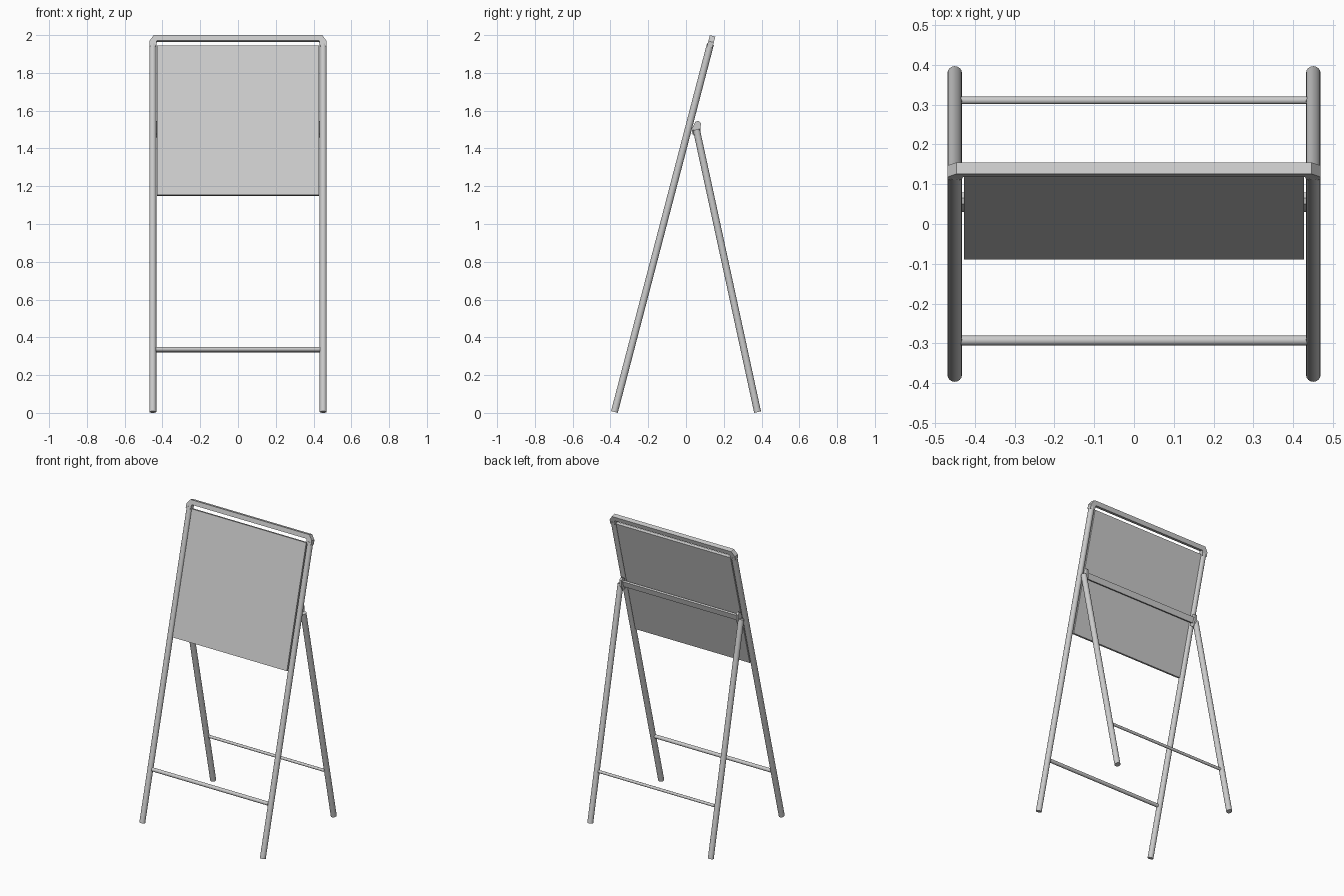
import bpy, bmesh
from math import atan2, cos
from mathutils import Vector, Matrix

if "Cube" in bpy.data.objects:
    bpy.data.objects.remove(bpy.data.objects["Cube"])

LEG_X, R = 0.451, 0.0185
FOOT_F, TOP_F = Vector((0, -0.379, 0.0048)), Vector((0, 0.137, 1.9815))
FOOT_R, TOP_R = Vector((0, 0.379, 0.0042)), Vector((0, 0.055, 1.50))


def finish(bm, name):
    bmesh.ops.recalc_face_normals(bm, faces=bm.faces)
    me = bpy.data.meshes.new(name)
    bm.to_mesh(me)
    bm.free()
    ob = bpy.data.objects.new(name, me)
    bpy.context.collection.objects.link(ob)
    return ob


def rod(name, a, b, r, sides=16):
    """Capped cylinder between two points."""
    d = b - a
    bm = bmesh.new()
    m = Matrix.Translation((a + b) / 2) @ d.to_track_quat('Z', 'Y').to_matrix().to_4x4()
    bmesh.ops.create_cone(bm, cap_ends=True, segments=sides, radius1=r, radius2=r,
                          depth=d.length, matrix=m)
    ob = finish(bm, name)
    bpy.context.view_layer.objects.active = ob
    ob.select_set(True)
    bpy.ops.object.shade_smooth_by_angle(angle=0.7)
    ob.select_set(False)
    return ob


def prism(name, pts, thick, matrix):
    """Outline in local XY, extruded symmetrically along local Z."""
    bm = bmesh.new()
    f = bm.faces.new([bm.verts.new((x, y, -thick / 2)) for x, y in pts])
    ext = bmesh.ops.extrude_face_region(bm, geom=[f])
    bmesh.ops.translate(bm, vec=(0, 0, thick),
                        verts=[v for v in ext['geom'] if isinstance(v, bmesh.types.BMVert)])
    bm.transform(matrix)
    return finish(bm, name)


def rect(x0, x1, y0, y1):
    return [(x0, y0), (x1, y0), (x1, y1), (x0, y1)]


# Plane of the leaning front frame: X across, Y up the legs, Z out of the panel
up = (TOP_F - FOOT_F).normalized()
length = (TOP_F - FOOT_F).length
normal = Vector((1, 0, 0)).cross(up)
frame = Matrix.Translation(FOOT_F) @ Matrix((Vector((1, 0, 0)), up, normal)).transposed().to_4x4()

# Legs and hinge brackets on both sides
for side, s in (("left", -1), ("right", 1)):
    off = Vector((s * LEG_X, 0, 0))
    rod("front_leg_" + side, FOOT_F + off, FOOT_F + up * (length - 0.03) + off, R)
    rod("rear_leg_" + side, FOOT_R + off, TOP_R + off, R)
    side_plane = Matrix(((0, 0, 1, s * 0.436), (1, 0, 0, 0), (0, 1, 0, 0), (0, 0, 0, 1)))
    prism("hinge_bracket_" + side,
          [(0.030, 1.480), (0.036, 1.515), (0.050, 1.542), (0.066, 1.546),
           (0.079, 1.534), (0.076, 1.495), (0.062, 1.458), (0.046, 1.462)],
          0.016, side_plane)

# Top bar with chamfered corners
half = [(0.469, -0.045), (0.469, -0.017), (0.446, 0.015)]
inner = [(0.430, -0.015), (0.434, -0.045)]
loop = inner[::-1][:1] + half
loop = loop + [(-x, y) for x, y in half[::-1]] + [(-0.434, -0.045), (-0.430, -0.015), inner[0]]
prism("top_bar", [(x, y + length) for x, y in loop], 0.03, frame)

# Board
c = cos(atan2(up.y, up.z))
prism("panel", rect(-0.428, 0.428, 1.147 / c, 1.937 / c), 0.02, frame)

# Cross bars
rod("front_cross_bar", Vector((-0.435, -0.293, 0.337)), Vector((0.435, -0.293, 0.337)), 0.0125)
rod("rear_cross_bar", Vector((-0.435, 0.311, 0.33)), Vector((0.435, 0.311, 0.33)), 0.0095)
hinge = Matrix(((0, 0, 1, 0), (1, 0, 0, 0), (0, 1, 0, 0), (0, 0, 0, 1)))
prism("hinge_bar", [(0.042, 1.488), (0.056, 1.484), (0.066, 1.522), (0.052, 1.526)], 0.86, hinge)
